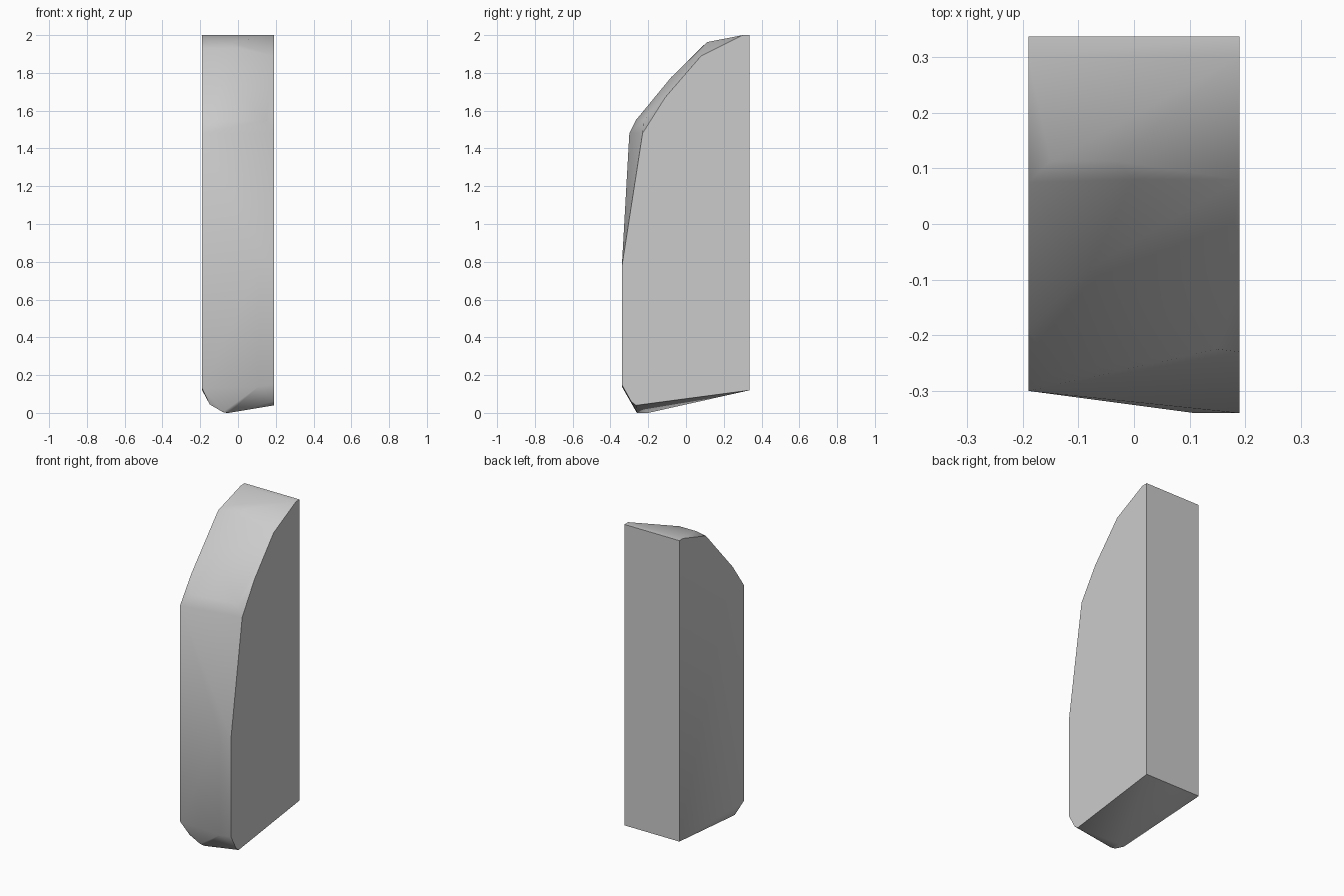
import bpy
import bmesh
from math import radians

cube = bpy.data.objects.get("Cube")
if cube:
    bpy.data.objects.remove(cube)

stone = bpy.data.materials.new("pale grey stone")
stone.use_nodes = True
colour = (0.6, 0.6, 0.6, 1)
stone.diffuse_color = colour
stone.node_tree.nodes["Principled BSDF"].inputs["Base Color"].default_value = colour

W, BACK = 0.19, 0.337

# Corner points of the chipped block: the hull wraps them
left_profile = [(BACK, 0.12), (-0.265, 0.04), (-0.29, 0.06), (-0.34, 0.15), (-0.34, 0.77),
                (-0.23, 1.48), (-0.11, 1.67), (0.08, 1.89), (0.3, 2), (BACK, 2)]
right_profile = [(BACK, 0.12), (-0.25, 0.12), (-0.3, 0.13), (-0.3, 1.48),
                 (-0.19, 1.635), (0.075, 1.93), (0.3, 2), (BACK, 2)]
chips = [
    (-0.15, -0.265, 0.045), (-0.08, -0.26, 0.004), (-0.05, -0.26, 0), (-0.06, -0.2, 0),
    (0.11, -0.34, 0.14), (0.11, -0.34, 0.77),
    (0.15, -0.225, 1.55), (-0.14, -0.265, 1.55), (-0.08, -0.08, 1.775),
    (-0.15, 0.113, 1.963), (-0.035, 0.113, 1.963), (0, 0.08, 1.93),
]
points = [(W, y, z) for y, z in left_profile]
points += [(-W, y, z) for y, z in right_profile] + chips

# Wrap the corners in a convex skin
bm = bmesh.new()
for p in points:
    bm.verts.new(p)
hull = bmesh.ops.convex_hull(bm, input=bm.verts[:])
spare = {g for g in hull["geom_interior"] + hull["geom_unused"]
         if isinstance(g, bmesh.types.BMVert) and g.is_valid}
bmesh.ops.delete(bm, geom=list(spare), context="VERTS")
bmesh.ops.dissolve_limit(bm, angle_limit=radians(1), verts=bm.verts[:], edges=bm.edges[:])
bmesh.ops.recalc_face_normals(bm, faces=bm.faces[:])

mesh = bpy.data.meshes.new("stone_block")
bm.to_mesh(mesh)
bm.free()
mesh.materials.append(stone)
block = bpy.data.objects.new("stone_block", mesh)
bpy.context.collection.objects.link(block)

# Soft shading on the worn front, crisp edges at the flat sides
bpy.ops.object.select_all(action="DESELECT")
block.select_set(True)
bpy.context.view_layer.objects.active = block
bpy.ops.object.shade_smooth_by_angle(angle=radians(40))
